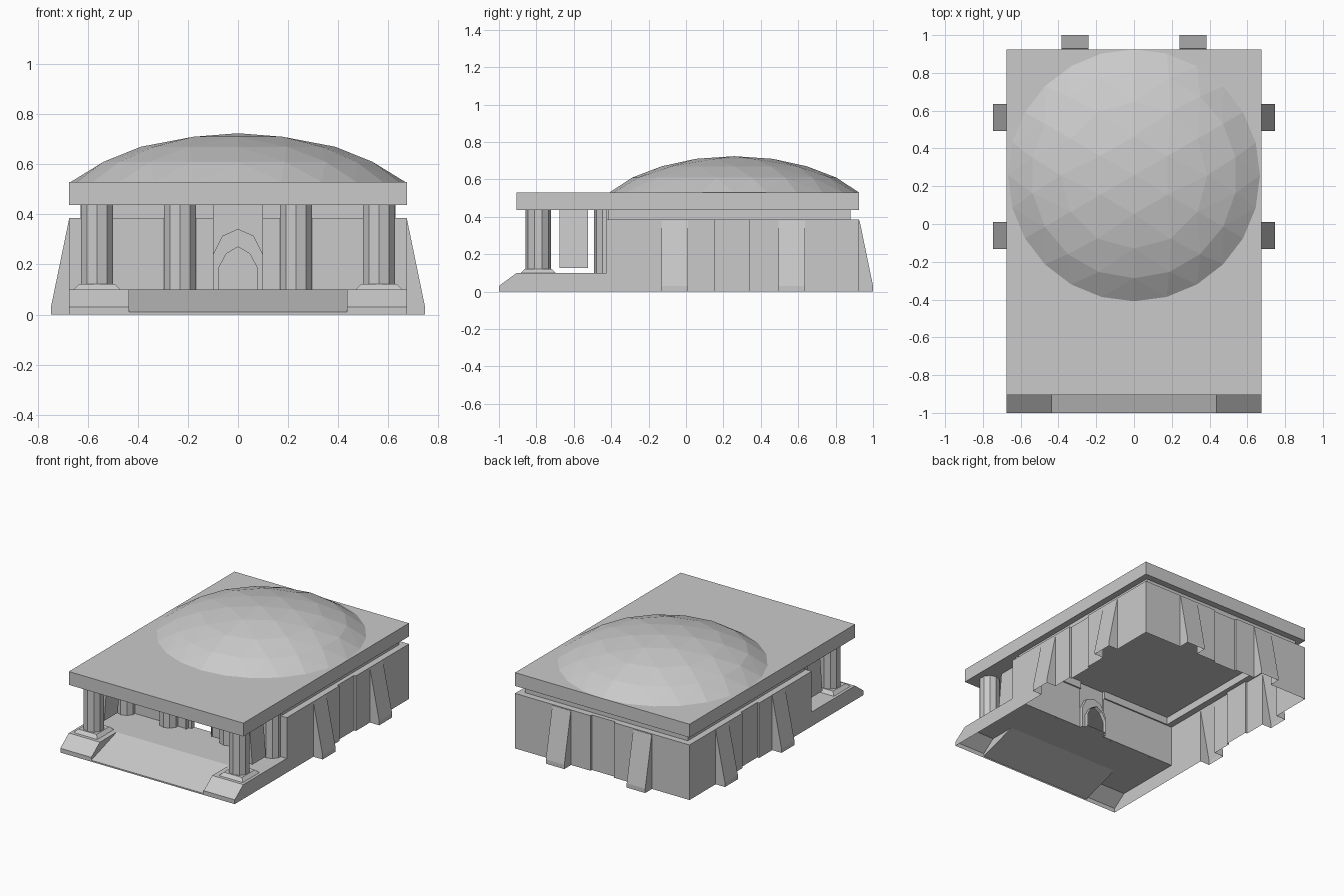
import bpy, bmesh, math
from mathutils import Matrix

cube = bpy.data.objects.get("Cube")
if cube:
    bpy.data.objects.remove(cube, do_unlink=True)

stone = bpy.data.materials.new("grey stone")
stone.use_nodes = True
GREY = (0.59, 0.59, 0.59, 1)
stone.diffuse_color = GREY
stone.node_tree.nodes["Principled BSDF"].inputs["Base Color"].default_value = GREY


def finish(name, bm):
    bmesh.ops.recalc_face_normals(bm, faces=bm.faces[:])
    mesh = bpy.data.meshes.new(name)
    bm.to_mesh(mesh)
    bm.free()
    mesh.materials.append(stone)
    ob = bpy.data.objects.new(name, mesh)
    bpy.context.collection.objects.link(ob)
    return ob


def prism(name, profile, width, loc=(0, 0, 0), turn=0):
    """Profile of (y, z) points extruded along x, then turned about z and moved."""
    bm = bmesh.new()
    face = bm.faces.new([bm.verts.new((-width / 2, u, z)) for u, z in profile])
    out = bmesh.ops.extrude_face_region(bm, geom=[face])
    new = [v for v in out["geom"] if isinstance(v, bmesh.types.BMVert)]
    bmesh.ops.translate(bm, verts=new, vec=(width, 0, 0))
    bm.transform(Matrix.Translation(loc) @ Matrix.Rotation(math.radians(turn), 4, "Z"))
    return finish(name, bm)


def box(name, x, y, z):
    return prism(name, [(y[0], z[0]), (y[1], z[0]), (y[1], z[1]), (y[0], z[1])],
                 x[1] - x[0], ((x[0] + x[1]) / 2, 0, 0))


def column(name, x, y, z0, z1, r=0.0675, r_top=0.0675, sides=10, turn=0, half=False):
    bm = bmesh.new()
    bmesh.ops.create_cone(bm, cap_ends=True, segments=sides, radius1=r,
                          radius2=r_top, depth=z1 - z0)
    rotation = Matrix.Rotation(math.radians(turn), 4, "Z")
    bm.transform(Matrix.Translation((x, y, (z0 + z1) / 2)) @ rotation)
    if half:
        bmesh.ops.bisect_plane(bm, geom=bm.verts[:] + bm.edges[:] + bm.faces[:],
                               plane_co=(x, y, 0), plane_no=(0, 1, 0), clear_outer=True)
    return finish(name, bm)


def combine(target, other, operation):
    mod = target.modifiers.new("combine", "BOOLEAN")
    mod.operation, mod.solver, mod.object = operation, "EXACT", other
    bpy.context.view_layer.objects.active = target
    bpy.ops.object.modifier_apply(modifier=mod.name)
    bpy.data.objects.remove(other, do_unlink=True)


# Hall and porch floor merged into one body
hall = box("hall_and_porch", (-0.675, 0.675), (-0.425, 0.925), (0, 0.385))
floor = [(-1, 0), (-1, 0.03), (-0.905, 0.1), (-0.35, 0.1), (-0.35, 0)]
combine(hall, prism("porch", floor, 1.35), "UNION")
combine(hall, box("neck", (-0.63, 0.63), (-0.415, 0.88), (0.3, 0.437)), "UNION")
combine(hall, box("portal", (-0.1, 0.1), (-0.435, -0.3), (0.05, 0.437)), "UNION")

# Sloping buttresses on the sides and the back
slope = [(-0.05, 0), (0.072, 0), (0.072, 0.03), (0, 0.38), (-0.05, 0.38)]
spots = [((s * 0.675, y, 0), -90 * s) for s in (-1, 1) for y in (-0.06, 0.565)]
spots += [((s * 0.313, 0.928, 0), 0) for s in (-1, 1)]
for loc, turn in spots:
    combine(hall, prism("buttress", slope, 0.143, loc, turn), "UNION")

# Shallow wall recesses between the buttresses
for s in (-1, 1):
    side = sorted((s * 0.66, s * 0.8))
    combine(hall, box("recess", side, (0.155, 0.34), (-0.1, 0.5)), "DIFFERENCE")
combine(hall, box("recess", (-0.09, 0.09), (0.91, 1.1), (-0.1, 0.5)), "DIFFERENCE")

# Stepped arched doorway
DOOR_BACK = -0.375
for w, shoulder, peak, back in ((0.098, 0.24, 0.34, -0.405),
                                (0.075, 0.19, 0.27, DOOR_BACK)):
    high = peak - 0.027
    arch = [(-w, 0.1), (w, 0.1), (w, shoulder), (w * 0.62, high), (0, peak),
            (-w * 0.62, high), (-w, shoulder)]
    combine(hall, prism("arch", arch, back + 0.6, (0, (back - 0.6) / 2, 0), -90),
            "DIFFERENCE")

# Entrance ramp cut into the porch
ramp = [(-1.1, 0.01), (-1, 0.01), (-0.72, 0.1), (-0.72, 0.2), (-1.1, 0.2)]
combine(hall, prism("ramp", ramp, 0.87), "DIFFERENCE")

# The body is hollow, open underneath and through the doorway
bm = bmesh.new()
bm.from_mesh(hall.data)
opened = []
for f in bm.faces:
    centre = f.calc_center_median()
    underside = f.normal.z < -0.9 and centre.z < 0.005
    doorway = f.normal.y < -0.9 and abs(centre.y - DOOR_BACK) < 0.004
    if underside or doorway:
        opened.append(f)
bmesh.ops.delete(bm, geom=opened, context="FACES")
bm.to_mesh(hall.data)
bm.free()
hall.data.materials.clear()
hall.data.materials.append(stone)

# Roof slab
box("roof_slab", (-0.675, 0.675), (-0.905, 0.925), (0.437, 0.53))

# Faceted dome: six triangular sectors, each ring having six more corners
bm = bmesh.new()
rings = [[bm.verts.new((0, 0.258, 0.724))]]
for k, (r, z) in enumerate(((0.205, 0.71), (0.388, 0.67), (0.545, 0.61), (0.667, 0.53)), 1):
    ring = []
    for i in range(6 * k):
        a = math.pi / 2 + math.tau * i / (6 * k)
        ring.append(bm.verts.new((r * math.cos(a), 0.258 + r * math.sin(a), z)))
    inner = rings[-1]
    n = len(inner)
    for s in range(6):
        for j in range(k):
            o = s * k + j
            p = s * (k - 1) + j
            bm.faces.new((ring[o], ring[(o + 1) % (6 * k)], inner[p % n]))
            if j < k - 1:
                bm.faces.new((ring[o + 1], inner[(p + 1) % n], inner[p % n]))
    rings.append(ring)
finish("dome", bm)

# Porch columns, wall half columns and hanging panels, mirrored left and right
panel = [(-0.025, 0.44), (-0.005, 0.44), (0.02, 0.127), (0, 0.127)]
for side, s in (("left", 1), ("right", -1)):
    x = s * 0.563
    column(f"front_column_{side}", x, -0.79, 0.1, 0.44)
    column(f"column_base_{side}", x, -0.79, 0.1, 0.122, 0.13, 0.1, 4, 45)
    column(f"outer_wall_column_{side}", x, -0.425, 0.098, 0.44, half=True)
    column(f"inner_wall_column_{side}", s * 0.232, -0.425, 0.098, 0.44, half=True)
    prism(f"hanging_panel_{side}", panel, 0.15, (x, -0.6, 0), -90 * s)
